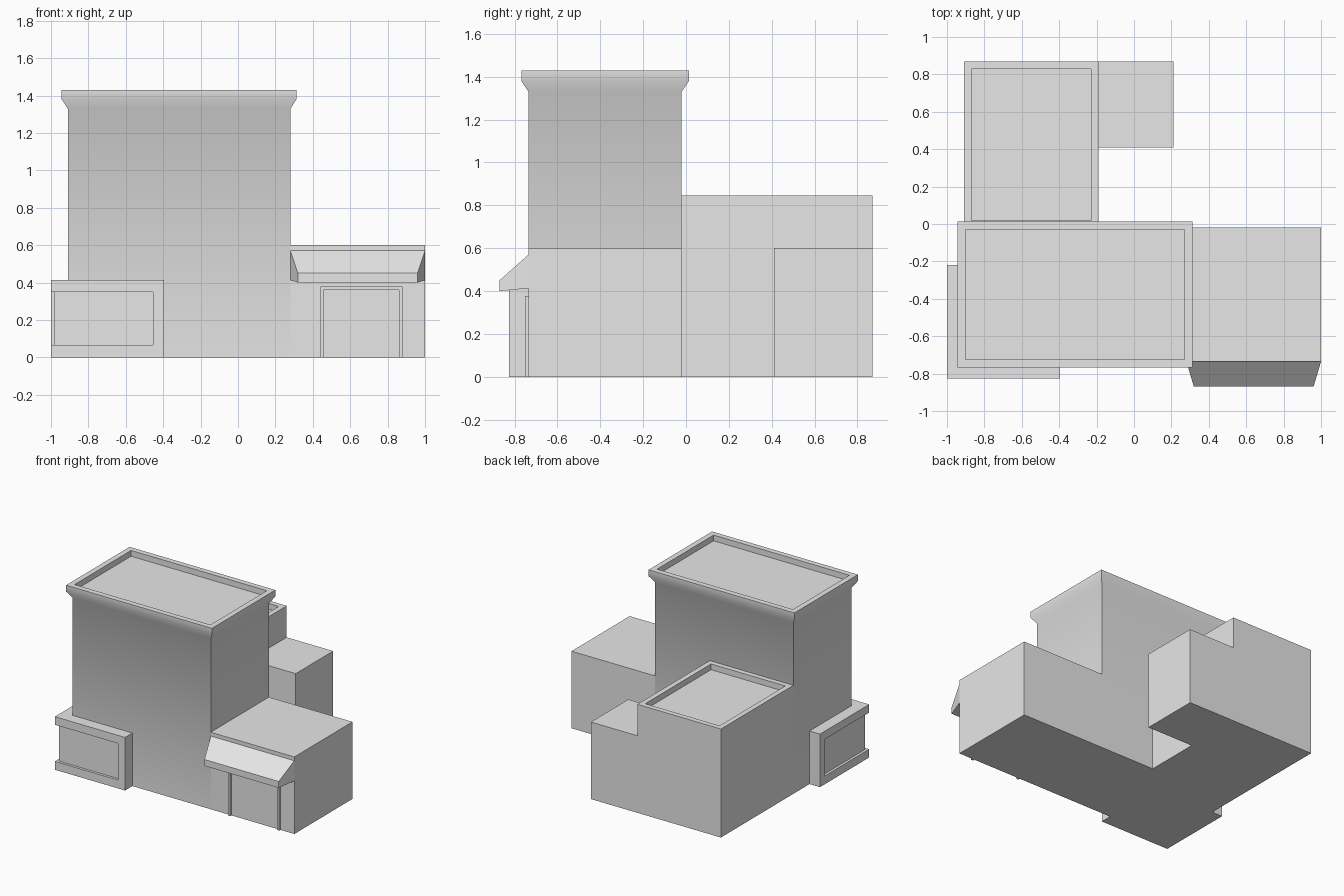
import bpy
import bmesh
import math

if "Cube" in bpy.data.objects:
    bpy.data.objects.remove(bpy.data.objects["Cube"], do_unlink=True)

# Single plaster colour
plaster = bpy.data.materials.new("light_grey_plaster")
plaster.use_nodes = True
grey = (0.8, 0.8, 0.8, 1)
plaster.diffuse_color = grey
for node in plaster.node_tree.nodes:
    if node.type == "BSDF_PRINCIPLED":
        node.inputs["Base Color"].default_value = grey


def loft(name, rings):
    """Skin a list of matching point rings and cap both ends."""
    bm = bmesh.new()
    loops = [[bm.verts.new(p) for p in ring] for ring in rings]
    for a, b in zip(loops, loops[1:]):
        for i in range(len(a)):
            j = (i + 1) % len(a)
            bm.faces.new((a[i], a[j], b[j], b[i]))
    bm.faces.new(loops[0][::-1])
    bm.faces.new(loops[-1])
    bmesh.ops.recalc_face_normals(bm, faces=bm.faces)
    mesh = bpy.data.meshes.new(name)
    bm.to_mesh(mesh)
    bm.free()
    mesh.materials.append(plaster)
    obj = bpy.data.objects.new(name, mesh)
    bpy.context.collection.objects.link(obj)
    return obj


def block(name, x0, x1, y0, y1, levels):
    """Rectangular block described by (outward offset, height) levels."""
    return loft(name, [[(x0 - o, y0 - o, z), (x1 + o, y0 - o, z),
                        (x1 + o, y1 + o, z), (x0 - o, y1 + o, z)]
                       for o, z in levels])


def make_active(obj):
    bpy.ops.object.select_all(action="DESELECT")
    obj.select_set(True)
    bpy.context.view_layer.objects.active = obj


# Tall main block with flared cornice and sunken roof
tower = block("main_block", -0.91, 0.28, -0.735, -0.02,
              [(0, 0), (0, 1.33), (0.033, 1.38), (0.033, 1.43),
               (-0.01, 1.43), (-0.01, 1.385)])
make_active(tower)
bpy.ops.object.shade_smooth_by_angle(angle=math.radians(42))

# Rear block with parapet, and the low wings
block("rear_block", -0.91, -0.19, -0.02, 0.87,
      [(0, 0), (0, 0.845), (-0.04, 0.845), (-0.04, 0.8)])
block("rear_annex", -0.19, 0.21, 0.41, 0.87, [(0, 0), (0, 0.6)])
block("side_wing", 0.28, 1.0, -0.735, -0.02, [(0, 0), (0, 0.6)])

# Corner display bay with a window recess that wraps the corner
bay = block("corner_bay", -1.0, -0.395, -0.825, -0.22, [(0, 0), (0, 0.413)])
outline = [(-1.1, -0.9), (-0.455, -0.9), (-0.455, -0.805),
           (-0.98, -0.805), (-0.98, -0.275), (-1.1, -0.275)]
cutter = loft("window_cutter", [[(x, y, z) for x, y in outline]
                                for z in (0.065, 0.35)])
cutter.hide_render = True
cut = bay.modifiers.new("window_recess", "BOOLEAN")
cut.operation = "DIFFERENCE"
cut.solver = "EXACT"
cut.object = cutter
make_active(bay)
bpy.ops.object.modifier_apply(modifier=cut.name)
bpy.data.objects.remove(cutter, do_unlink=True)

# Sloped awning over the wing entrance, narrowing to the front
loft("awning", [[(0.64 - w, y, low), (0.64 + w, y, low),
                 (0.64 + w, y, high), (0.64 - w, y, high)]
                for w, y, low, high in ((0.36, -0.735, 0.413, 0.57),
                                        (0.32, -0.87, 0.4, 0.45))])

# Raised door surround
surround = [(0.44, 0), (0.44, 0.378), (0.88, 0.378), (0.88, 0),
            (0.862, 0), (0.862, 0.36), (0.458, 0.36), (0.458, 0)]
loft("door_surround", [[(x, y, z) for x, z in surround]
                       for y in (-0.735, -0.75)])
